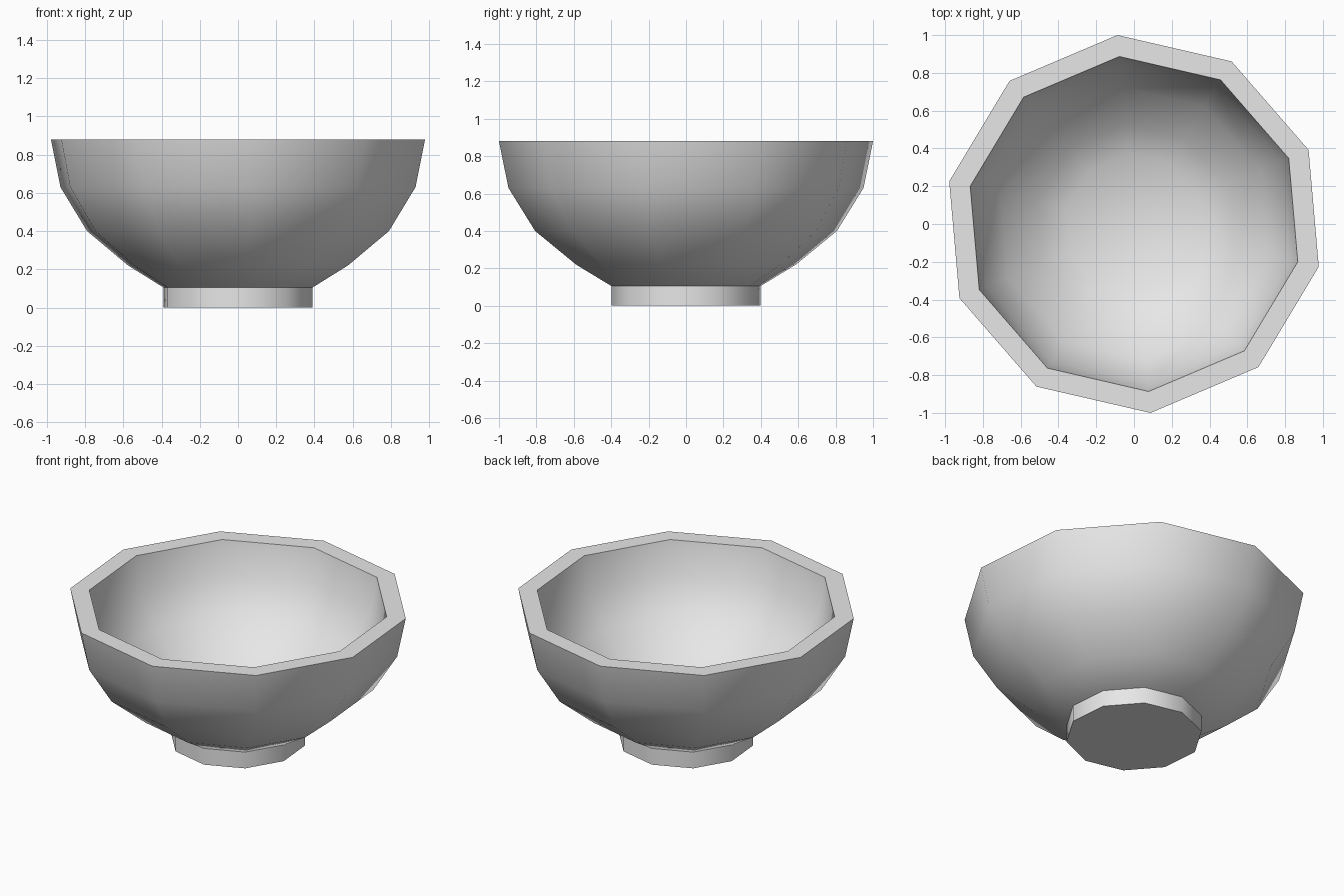
import bpy, bmesh, math
from mathutils import Matrix

cube = bpy.data.objects.get("Cube")
if cube:
    bpy.data.objects.remove(cube, do_unlink=True)

SIDES = 10
TURN = math.radians(23)

# Plain glaze colour
glaze = bpy.data.materials.new("grey_glaze")
glaze.use_nodes = True
colour = (0.8, 0.8, 0.8, 1)
glaze.diffuse_color = colour
glaze.node_tree.nodes["Principled BSDF"].inputs["Base Color"].default_value = colour


def lathe(name, profile):
    """Revolve a (radius, height) profile into a ten-sided part."""
    bm = bmesh.new()
    verts = [bm.verts.new((r, 0, z)) for r, z in profile]
    edges = [bm.edges.new(pair) for pair in zip(verts, verts[1:])]
    bmesh.ops.spin(bm, geom=verts + edges, cent=(0, 0, 0), axis=(0, 0, 1),
                   angle=math.tau, steps=SIDES)
    bmesh.ops.remove_doubles(bm, verts=bm.verts, dist=0.0005)
    bmesh.ops.rotate(bm, verts=bm.verts, matrix=Matrix.Rotation(TURN, 3, "Z"))
    bmesh.ops.recalc_face_normals(bm, faces=bm.faces)
    mesh = bpy.data.meshes.new(name)
    bm.to_mesh(mesh)
    bm.free()
    mesh.materials.append(glaze)
    obj = bpy.data.objects.new(name, mesh)
    bpy.context.collection.objects.link(obj)
    bpy.ops.object.select_all(action="DESELECT")
    obj.select_set(True)
    bpy.context.view_layer.objects.active = obj
    bpy.ops.object.shade_smooth_by_angle(angle=math.radians(45))
    return obj


# Bowl: outer wall up to the flat rim, then down the inner wall to the floor
outer = [(0, 0.105), (0.4, 0.105), (0.59, 0.22), (0.81, 0.4), (0.953, 0.63), (1.004, 0.88)]
inner = [(0.89, 0.88), (0.85, 0.67), (0.725, 0.47), (0.53, 0.31), (0.37, 0.21), (0, 0.21)]
lathe("bowl", outer + inner)

# Foot: short solid ring under the bowl
lathe("foot", [(0, 0), (0.4, 0), (0.4, 0.105), (0, 0.105)])
